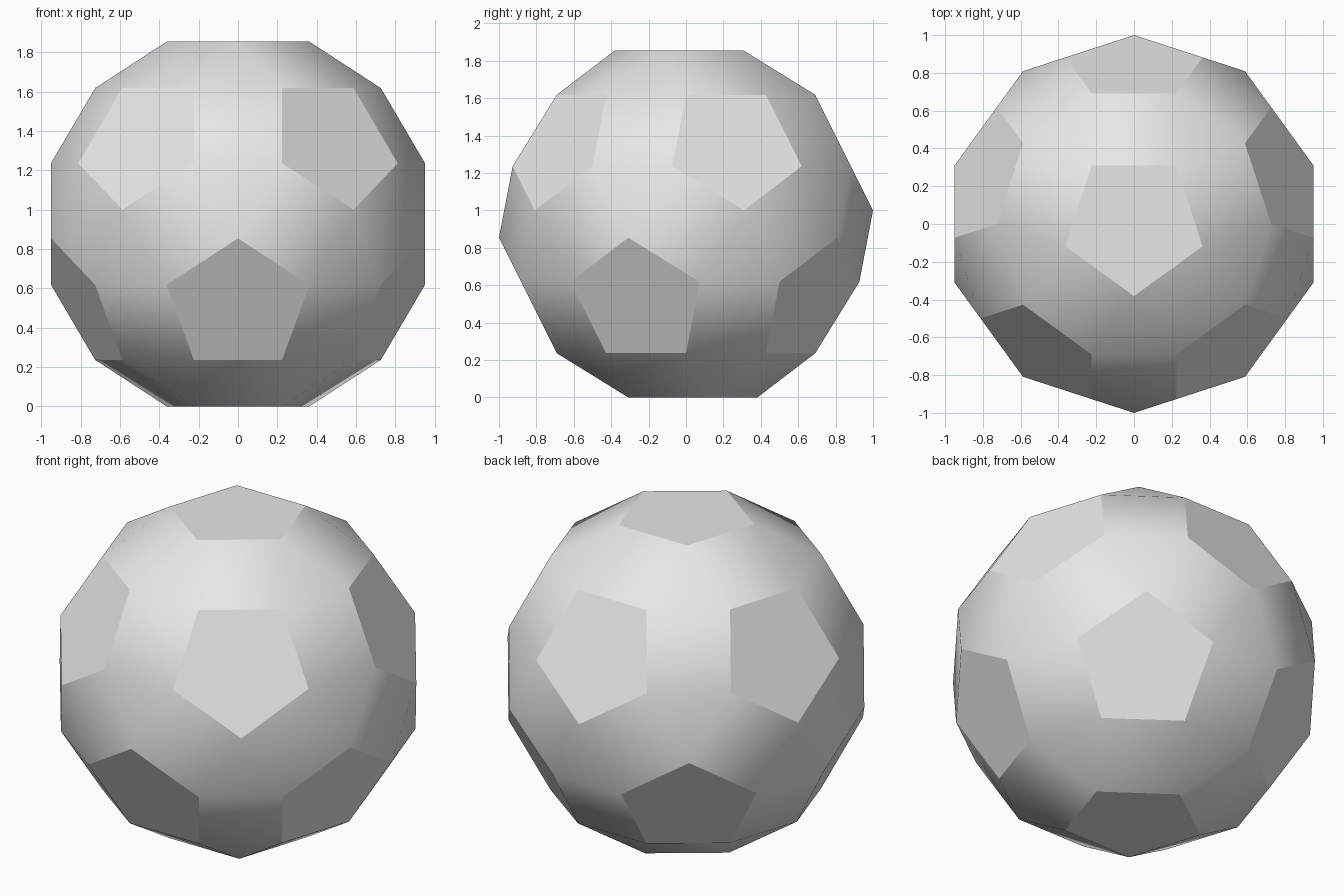
import bpy, bmesh, math
from mathutils import Matrix, Vector

if "Cube" in bpy.data.objects:
    bpy.data.objects.remove(bpy.data.objects["Cube"])

RADIUS = 1.0025                                  # circumscribed sphere
EDGE = RADIUS / 2.23295                          # all edges are equal
PENT_R = EDGE / (2 * math.sin(math.pi / 5))      # pentagon corner radius
PENT_H = math.sqrt(RADIUS ** 2 - PENT_R ** 2)    # pentagon distance from centre
TILT = math.atan(2)                              # angle between neighbouring pentagons

# Top pentagon, pointing to the front
pentagon = [Vector((PENT_R * math.cos(a), PENT_R * math.sin(a), PENT_H))
            for a in (math.radians(-90 + 72 * i) for i in range(5))]

# Upper half: the cap and a ring of five tilted pentagons
frames = [Matrix.Identity(3)]
for i in range(5):
    frames.append(Matrix.Rotation(math.radians(72 * i), 3, 'Z')
                  @ Matrix.Rotation(-TILT, 3, 'X')
                  @ Matrix.Rotation(math.pi, 3, 'Z'))

# Corners of all twelve pentagons; the lower half is the point reflection
bm = bmesh.new()
for m in frames:
    for p in pentagon:
        bm.verts.new(m @ p)
        bm.verts.new(-(m @ p))

# Wrap the corners, then merge coplanar triangles into squares and pentagons
bmesh.ops.convex_hull(bm, input=bm.verts[:])
bmesh.ops.dissolve_limit(bm, angle_limit=math.radians(2),
                         verts=bm.verts[:], edges=bm.edges[:])
bmesh.ops.recalc_face_normals(bm, faces=bm.faces[:])
bmesh.ops.translate(bm, verts=bm.verts[:], vec=(0, 0, PENT_H))

mesh = bpy.data.meshes.new("faceted_ball")
bm.to_mesh(mesh)
bm.free()
ball = bpy.data.objects.new("faceted_ball", mesh)
bpy.context.collection.objects.link(ball)

grey = bpy.data.materials.new("light_grey")
grey.diffuse_color = (0.8, 0.8, 0.8, 1)
grey.use_nodes = True
grey.node_tree.nodes["Principled BSDF"].inputs["Base Color"].default_value = grey.diffuse_color
mesh.materials.append(grey)

# Pentagon borders stay sharp, squares and triangles blend
bpy.context.view_layer.objects.active = ball
ball.select_set(True)
bpy.ops.object.shade_smooth_by_angle(angle=math.radians(30))
